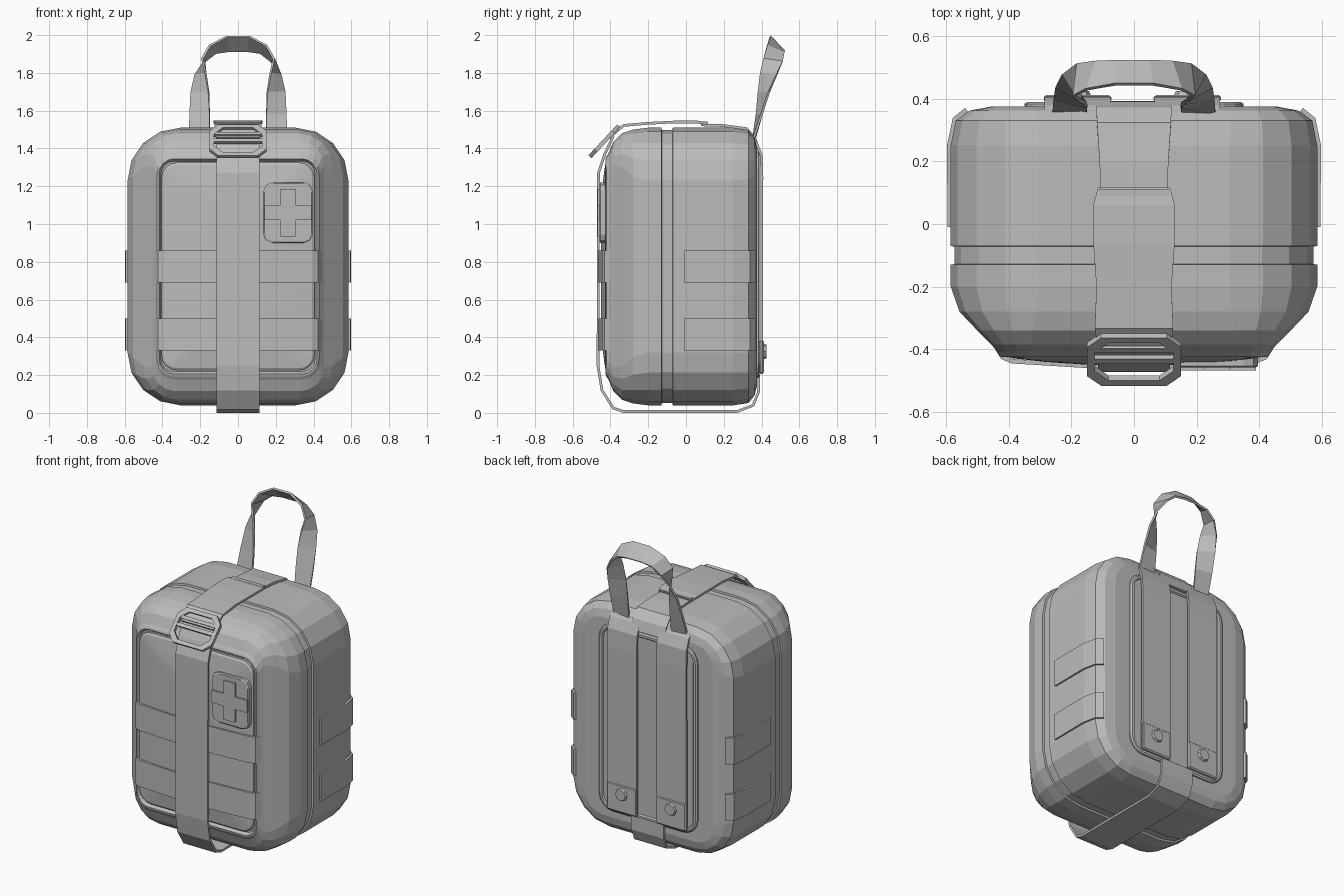
import bpy, bmesh, math
from mathutils import Vector, Matrix

cube = bpy.data.objects.get("Cube")
if cube:
    bpy.data.objects.remove(cube)

grey = bpy.data.materials.new("plain_grey")
grey.use_nodes = True
grey.diffuse_color = (0.5, 0.5, 0.5, 1)
grey.node_tree.nodes["Principled BSDF"].inputs["Base Color"].default_value = (0.5, 0.5, 0.5, 1)


def finish(name, bm):
    bmesh.ops.recalc_face_normals(bm, faces=bm.faces)
    mesh = bpy.data.meshes.new(name)
    bm.to_mesh(mesh)
    bm.free()
    mesh.materials.append(grey)
    ob = bpy.data.objects.new(name, mesh)
    bpy.context.collection.objects.link(ob)
    return ob


def bevel(ob, width, segments=1):
    mod = ob.modifiers.new("bevel", 'BEVEL')
    mod.width, mod.segments = width, segments
    return ob


def rounded_rect(hx, hz, r, segs):
    """Outline of a rounded rectangle in the x-z plane."""
    pts = []
    for i, (sx, sz) in enumerate([(1, 1), (-1, 1), (-1, -1), (1, -1)]):
        for k in range(segs + 1):
            a = math.pi / 2 * (i + k / segs)
            pts.append((sx * (hx - r) + r * math.cos(a), sz * (hz - r) + r * math.sin(a)))
    return pts


def loft(name, hx, hz, cz, radius, rings, segs=4, closed=False):
    """Skin rounded rectangles along y; each ring is (y, x inset, z inset)."""
    bm = bmesh.new()
    loops = []
    for y, ix, iz in rings:
        r = max(0.045, radius - 1.2 * max(ix, iz))
        loops.append([bm.verts.new((x, y, z + cz))
                      for x, z in rounded_rect(hx - ix, hz - iz, r, segs)])
    pairs = list(zip(loops, loops[1:]))
    if closed:
        pairs.append((loops[-1], loops[0]))
    else:
        bm.faces.new(loops[0])
        bm.faces.new(loops[-1])
    n = len(loops[0])
    for a, b in pairs:
        for i in range(n):
            j = (i + 1) % n
            bm.faces.new((a[i], a[j], b[j], b[i]))
    return finish(name, bm)


def ribbon(name, edge_a, edge_b, thickness=0.014):
    """Webbing stretched between two edge paths."""
    bm = bmesh.new()
    a = [bm.verts.new(p) for p in edge_a]
    b = [bm.verts.new(p) for p in edge_b]
    for i in range(len(a) - 1):
        bm.faces.new((a[i], a[i + 1], b[i + 1], b[i]))
    ob = finish(name, bm)
    mod = ob.modifiers.new("thickness", 'SOLIDIFY')
    mod.thickness, mod.offset, mod.use_even_offset = thickness, 0, True
    return ob


def strap(name, path, half_widths, cx=0, thickness=0.014):
    """Webbing with a (y, z) path and a width across x."""
    if not isinstance(half_widths, list):
        half_widths = [half_widths] * len(path)
    sides = [[(cx + s * w, y, z) for (y, z), w in zip(path, half_widths)] for s in (-1, 1)]
    return ribbon(name, *sides, thickness)


def wrap(name, path, z0, z1):
    """Webbing with an (x, y) path and a width across z."""
    return ribbon(name, [(x, y, z0) for x, y in path], [(x, y, z1) for x, y in path])


def box(name, centre, size, bev=0.0):
    bm = bmesh.new()
    bmesh.ops.create_cube(bm, size=1, matrix=Matrix.Translation(centre) @ Matrix.Diagonal((*size, 1)))
    ob = finish(name, bm)
    return bevel(ob, bev) if bev else ob


# Bag shell with zip groove and rim around the front pocket
loft("bag_body", 0.585, 0.735, 0.775, 0.28, [
    (0.375, 0.13, 0.10), (0.362, 0.06, 0.05), (0.33, 0.016, 0.012), (0.25, 0, 0),
    (-0.07, 0, 0), (-0.072, 0.012, 0.012), (-0.128, 0.012, 0.012), (-0.13, 0, 0),
    (-0.2, 0, 0), (-0.28, 0.028, 0.01), (-0.34, 0.085, 0.03), (-0.385, 0.13, 0.075),
    (-0.41, 0.15, 0.135), (-0.422, 0.157, 0.153), (-0.425, 0.166, 0.165), (-0.405, 0.178, 0.178)])

# Bulging front pocket
loft("front_panel", 0.405, 0.55, 0.775, 0.08, [
    (-0.39, 0, 0), (-0.42, 0, 0), (-0.428, 0.012, 0.012), (-0.44, 0.12, 0.10), (-0.45, 0.27, 0.2)])

# Back pad with a raised rim
loft("back_panel", 0.35, 0.6, 0.785, 0.1, [
    (0.36, 0, 0), (0.383, 0, 0), (0.39, 0.01, 0.01), (0.39, 0.025, 0.025), (0.381, 0.032, 0.032)])

# Webbing rows on the front and the sides
front_half = [(0.45, -0.375), (0.42, -0.425), (0.39, -0.438), (0.1, -0.456)]
front_path = front_half + [(-x, y) for x, y in reversed(front_half)]
side_path = [(0.588, -0.01), (0.59, 0.25), (0.572, 0.335), (0.535, 0.365)]
for row, z0 in (("lower", 0.33), ("upper", 0.69)):
    wrap(f"front_band_{row}", front_path, z0, z0 + 0.17)
    for side, s in (("left", 1), ("right", -1)):
        wrap(f"side_band_{row}_{side}", [(s * x, y) for x, y in side_path], z0, z0 + 0.17)

# Long strap running down the front and under the bag
strap("front_strap", [
    (-0.385, 1.465), (-0.43, 1.37), (-0.463, 1.27), (-0.466, 0.25), (-0.445, 0.12), (-0.385, 0.025),
    (-0.33, 0.007), (0.27, 0.007), (0.355, 0.04), (0.384, 0.11), (0.386, 0.2)], 0.115)

# Two overlapping straps across the top
strap("top_strap_rear", [
    (0.385, 1.39), (0.365, 1.455), (0.32, 1.505), (0.2, 1.521), (0.08, 1.525)],
    [0.12, 0.12, 0.118, 0.11, 0.105])
strap("top_strap_front", [
    (0.115, 1.53), (0.06, 1.54), (-0.06, 1.54), (-0.2, 1.533), (-0.33, 1.522), (-0.41, 1.455)],
    [0.115, 0.13, 0.13, 0.12, 0.125, 0.115])
box("top_strap_loop", (0, 0.1, 1.536), (0.225, 0.025, 0.014))

# Tilted buckle: frame and two crossbars
buckle_parts = [
    loft("buckle_frame", 0.15, 0.112, 0, 0.045, [
        (-0.011, 0, 0), (0.011, 0, 0), (0.011, 0.024, 0.024), (-0.011, 0.024, 0.024)], 1, True),
    box("buckle_bar_upper", (0, 0, 0.05), (0.26, 0.018, 0.02)),
    box("buckle_bar_lower", (0, 0, 0), (0.26, 0.018, 0.022))]
for part in buckle_parts:
    part.matrix_world = Matrix.Translation((0, -0.432, 1.438)) @ Matrix.Rotation(math.radians(-43), 4, 'X')

# Back straps, each with an end tab and a snap
for side, cx in (("left", 0.17), ("right", -0.18)):
    strap(f"back_strap_{side}", [
        (0.345, 1.465), (0.372, 1.43), (0.398, 1.365), (0.402, 1.25), (0.4, 0.22)], 0.105, cx)
    box(f"back_tab_{side}", (cx, 0.4, 0.295), (0.215, 0.024, 0.18), 0.008)
    bm = bmesh.new()
    bmesh.ops.create_cone(bm, cap_ends=True, segments=8, radius1=0.045, radius2=0.036, depth=0.02,
                          matrix=Matrix.Translation((cx, 0.415, 0.325)) @ Matrix.Rotation(-math.pi / 2, 4, 'X'))
    finish(f"snap_{side}", bm)

# Twisting carry handle
back_edge = [(0.26, 0.355, 1.44), (0.256, 0.4, 1.58), (0.248, 0.44, 1.7), (0.225, 0.48, 1.79),
             (0.178, 0.512, 1.86), (0.12, 0.518, 1.905), (0.05, 0.52, 1.915)]
front_edge = [(0.15, 0.36, 1.44), (0.15, 0.375, 1.58), (0.155, 0.385, 1.7), (0.172, 0.395, 1.8),
              (0.19, 0.41, 1.875), (0.15, 0.43, 1.945), (0.06, 0.446, 1.992)]
mirrored = lambda pts: pts + [(-x, y, z) for x, y, z in reversed(pts)]
ribbon("carry_handle", mirrored(back_edge), mirrored(front_edge), 0.012)

# Patch with a raised cross
loft("patch", 0.13, 0.16, 1.06, 0.045, [
    (-0.425, 0, 0), (-0.453, 0, 0), (-0.458, 0.006, 0.006)], 2)
bpy.data.objects["patch"].location.x = 0.265
bm = bmesh.new()
corner = [Vector((0.04, 0, 0.04)), Vector((0.04, 0, 0.125)), Vector((-0.04, 0, 0.125))]
outline = [Matrix.Rotation(-math.pi / 2 * k, 3, 'Y') @ v for k in range(4) for v in corner]
face = bm.faces.new([bm.verts.new(v) for v in outline])
new = bmesh.ops.extrude_face_region(bm, geom=[face])["geom"]
bmesh.ops.translate(bm, vec=(0, -0.012, 0), verts=[g for g in new if isinstance(g, bmesh.types.BMVert)])
finish("patch_cross", bm).location = (0.265, -0.456, 1.06)
